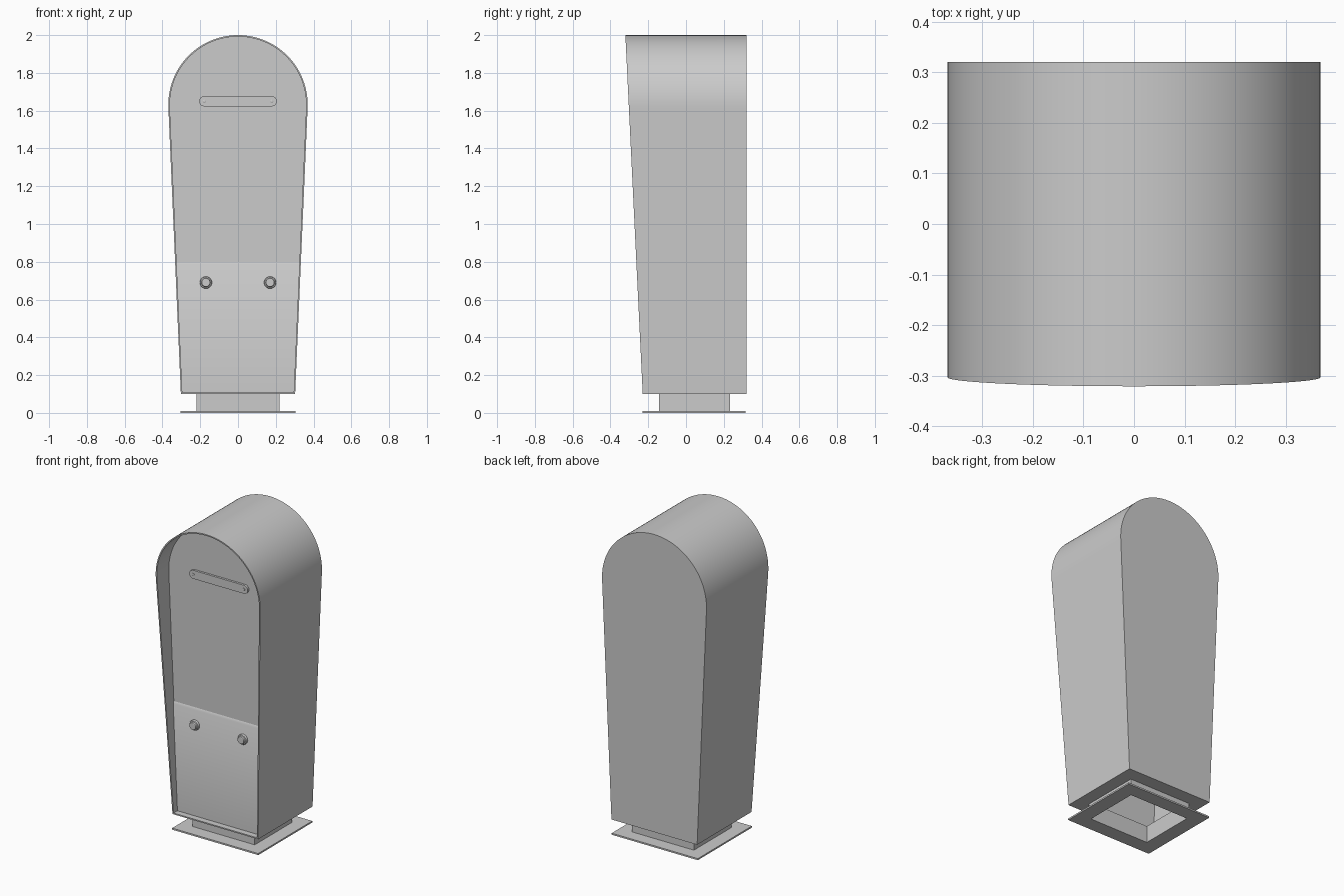
import bpy, bmesh, math

if "Cube" in bpy.data.objects:
    bpy.data.objects.remove(bpy.data.objects["Cube"])

R, CZ, SLOPE = 0.369, 1.631, math.radians(2.5)   # arch radius, centre height, side lean
BOTTOM, BACK, T = 0.1, 0.32, 0.008               # body underside, back plane, sheet thickness


def front_y(z):
    return -0.321 + 0.0484 * (2.0 - z)


def half_width(z, inset=0.0):
    tz = CZ - (R - inset) * math.sin(SLOPE)
    return (R - inset) * math.cos(SLOPE) - (tz - z) * math.tan(SLOPE)


def arch(inset=0.0, bottom=BOTTOM, n=56):
    r = R - inset
    pts = [(half_width(bottom, inset), bottom)]
    for i in range(n + 1):
        a = -SLOPE + (math.pi + 2 * SLOPE) * i / n
        pts.append((r * math.cos(a), CZ + r * math.sin(a)))
    pts.append((-half_width(bottom, inset), bottom))
    return pts


def finish(name, bm):
    bmesh.ops.recalc_face_normals(bm, faces=bm.faces)
    me = bpy.data.meshes.new(name)
    bm.to_mesh(me)
    bm.free()
    ob = bpy.data.objects.new(name, me)
    bpy.context.collection.objects.link(ob)
    bpy.ops.object.select_all(action='DESELECT')
    ob.select_set(True)
    bpy.context.view_layer.objects.active = ob
    bpy.ops.object.shade_smooth_by_angle(angle=math.radians(30))
    return ob


def prism(name, pts, y0, y1):
    """Extrude an x-z outline from y0 to y1."""
    bm = bmesh.new()
    a = [bm.verts.new((x, y0, z)) for x, z in pts]
    b = [bm.verts.new((x, y1, z)) for x, z in pts]
    bm.faces.new(a)
    bm.faces.new(b[::-1])
    for i in range(len(pts)):
        j = (i + 1) % len(pts)
        bm.faces.new((a[i], b[i], b[j], a[j]))
    return finish(name, bm)


def frame(name, outer, inner, z0, z1):
    """Rectangular ring; outer and inner are (half x, y min, y max)."""
    bm = bmesh.new()
    loops = []
    for (hx, ya, yb), z in ((outer, z0), (outer, z1), (inner, z1), (inner, z0)):
        loops.append([bm.verts.new((x, y, z)) for x, y in
                      ((-hx, ya), (hx, ya), (hx, yb), (-hx, yb))])
    for k in range(4):
        p, q = loops[k], loops[(k + 1) % 4]
        for i in range(4):
            j = (i + 1) % 4
            bm.faces.new((p[i], p[j], q[j], q[i]))
    return finish(name, bm)


def lathe(name, profile, x, y, z, n=32):
    """Spin (radius, height) points around an axis pointing to the front."""
    bm = bmesh.new()
    rings = [[bm.verts.new((x + r * math.cos(2 * math.pi * i / n), y - h,
                            z + r * math.sin(2 * math.pi * i / n)))
              for i in range(n)] for r, h in profile]
    for p, q in zip(rings, rings[1:]):
        for i in range(n):
            j = (i + 1) % n
            bm.faces.new((p[i], p[j], q[j], q[i]))
    bm.faces.new(rings[-1])
    return finish(name, bm)


# Bent sheet shell: sides and rounded roof, with a slanted front rim
bm = bmesh.new()
out, inn = arch(), arch(T)
loops = [[bm.verts.new((x, BACK, z)) for x, z in out],
         [bm.verts.new((x, front_y(z), z)) for x, z in out],
         [bm.verts.new((x, front_y(z), z)) for x, z in inn],
         [bm.verts.new((x, BACK, z)) for x, z in inn]]
for k in range(4):
    p, q = loops[k], loops[(k + 1) % 4]
    for i in range(len(p) - 1):
        bm.faces.new((p[i], p[i + 1], q[i + 1], q[i]))
for e in (0, -1):
    bm.faces.new([l[e] for l in loops])
finish("shell", bm)

# Back sheet and recessed front panel
prism("back_panel", arch(T), BACK - T, BACK)
PANEL = -0.183
prism("front_panel", arch(T, 0.78), PANEL, PANEL + T)

# Lower door with a chamfered top edge
bm = bmesh.new()
rows = []
for y, z in ((PANEL + T, BOTTOM + T), (PANEL - 0.007, BOTTOM + T),
             (PANEL - 0.007, 0.785), (PANEL, 0.798), (PANEL + T, 0.798)):
    w = half_width(z, T)
    rows.append([bm.verts.new((s * w, y, z)) for s in (-1, 1)])
for k in range(5):
    p, q = rows[k], rows[(k + 1) % 5]
    bm.faces.new((p[0], p[1], q[1], q[0]))
for s in (0, 1):
    bm.faces.new([r[s] for r in rows])
finish("lower_door", bm)

# Floor ring, neck and foot plate, all open in the middle
hole = (0.211, -0.136, 0.225)
body = (0.302, front_y(BOTTOM), BACK)
frame("floor", body, hole, BOTTOM, BOTTOM + T)
frame("neck", (0.219, -0.144, 0.233), hole, 0.01, BOTTOM)
frame("foot_plate", (0.304, -0.23, 0.315), hole, 0.0, 0.01)

# Pill-shaped raised plate with a pin at each end
SX, SZ, SR, SH = 0.179, 1.65, 0.027, 0.014
pill = []
for side in (1, -1):
    for i in range(17):
        a = -math.pi / 2 + math.pi * i / 16
        pill.append((side * (SX + SR * math.cos(a)), SZ + side * SR * math.sin(a)))
prism("slot_plate", pill, PANEL - SH, PANEL)

# Mirrored pins and door locks
for label, s in (("left", -1), ("right", 1)):
    lathe(label + "_pin", [(0.008, 0), (0.008, 0.002), (0.005, 0.004)],
          s * SX, PANEL - SH, SZ, 16)
    lathe(label + "_lock", [(0.032, 0), (0.032, 0.01), (0.03, 0.014), (0.024, 0.016),
                            (0.022, 0.026), (0.019, 0.028)],
          s * 0.17, PANEL - 0.007, 0.69)
